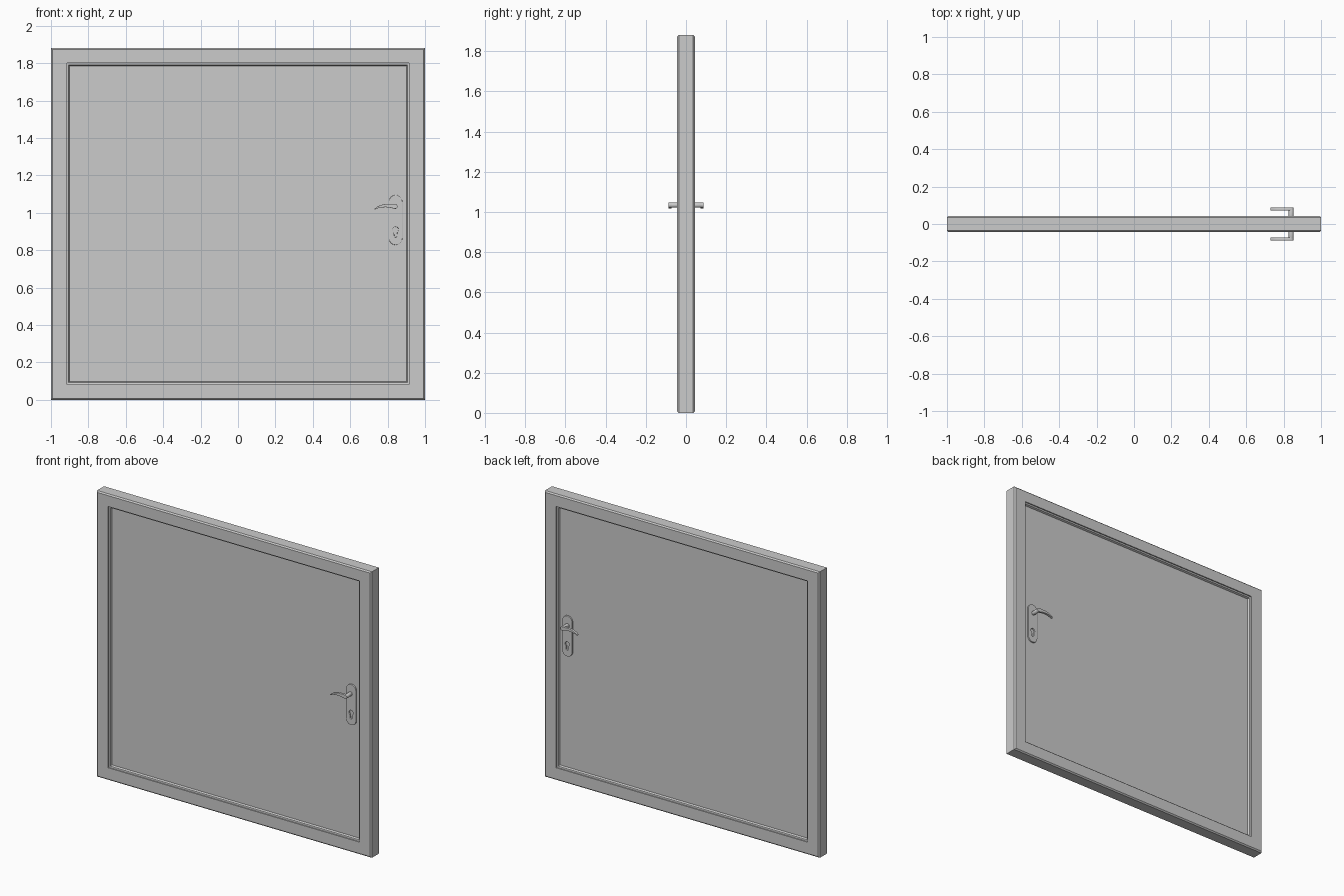
import bpy, bmesh, math

if "Cube" in bpy.data.objects:
    bpy.data.objects.remove(bpy.data.objects["Cube"])

FACE, PANEL = 0.044, 0.022      # half thickness of frame and of panel
HEIGHT = 1.88


def ring_frame(name, rings):
    """Closed rectangular ring from loops of (half width, bottom, top, y)."""
    bm = bmesh.new()
    loops = []
    for hx, z0, z1, y in rings:
        loops.append([bm.verts.new(p) for p in
                      ((-hx, y, z0), (hx, y, z0), (hx, y, z1), (-hx, y, z1))])
    for i, a in enumerate(loops):
        b = loops[(i + 1) % len(loops)]
        for k in range(4):
            n = (k + 1) % 4
            bm.faces.new((a[k], a[n], b[n], b[k]))
    bmesh.ops.recalc_face_normals(bm, faces=bm.faces)
    me = bpy.data.meshes.new(name)
    bm.to_mesh(me)
    bm.free()
    bpy.context.collection.objects.link(bpy.data.objects.new(name, me))


def slab(name, outlines, y0, y1, bevel):
    """Extrude closed x-z outlines (later ones are holes) between y0 and y1."""
    cu = bpy.data.curves.new(name, 'CURVE')
    cu.dimensions = '2D'
    cu.fill_mode = 'BOTH'
    cu.extrude = abs(y1 - y0) / 2 - bevel
    cu.bevel_depth = bevel
    cu.offset = -bevel
    cu.bevel_resolution = 1
    for pts in outlines:
        sp = cu.splines.new('POLY')
        sp.points.add(len(pts) - 1)
        for p, (x, z) in zip(sp.points, pts):
            p.co = (x, z, 0, 1)
        sp.use_cyclic_u = True
    ob = bpy.data.objects.new(name, cu)
    bpy.context.collection.objects.link(ob)
    ob.rotation_euler.x = math.pi / 2
    ob.location.y = (y0 + y1) / 2
    bpy.ops.object.select_all(action='DESELECT')
    ob.select_set(True)
    bpy.context.view_layer.objects.active = ob
    bpy.ops.object.convert(target='MESH')
    bpy.ops.object.shade_smooth_by_angle(angle=math.radians(35))


def arc(cx, cz, r, a0, a1, n):
    return [(cx + r * math.cos(math.radians(a0 + (a1 - a0) * i / n)),
             cz + r * math.sin(math.radians(a0 + (a1 - a0) * i / n)))
            for i in range(n + 1)]


# Door frame: sloped inner moulding, flat face, chamfered outer edge
B = 0.008
front = [(0.90, 0.097, 1.786, -PANEL), (0.905, 0.092, 1.791, -0.034),
         (0.914, 0.083, 1.80, -0.036), (0.914, 0.083, 1.80, -FACE),
         (1 - B, B, HEIGHT - B, -FACE), (1, 0, HEIGHT, -FACE + B)]
ring_frame("door_frame", front + [(h, a, b, -y) for h, a, b, y in reversed(front)])

# Flat door panel
bpy.ops.mesh.primitive_cube_add(size=1, location=(0, 0, 0.9415))
panel = bpy.context.object
panel.name = "door_panel"
panel.scale = (1.804, 2 * PANEL, 1.693)

# Outlines of the handle plate, keyhole, spindle and curved lever
CX = 0.843
plate = arc(CX, 1.059, 0.036, 0, 180, 16) + arc(CX, 0.864, 0.036, 180, 360, 16)
keyhole = arc(CX, 0.910, 0.015, -55, 235, 14) + arc(CX, 0.876, 0.007, 180, 360, 6)
spindle = arc(0.84, 1.034, 0.013, 0, 345, 23)
spine = [(0.73, 1.019, 0.002), (0.745, 1.028, 0.005), (0.765, 1.035, 0.007),
         (0.79, 1.0385, 0.0085), (0.815, 1.037, 0.010)]
lever = ([(x, z - w) for x, z, w in spine] + arc(0.84, 1.034, 0.013, -90, 90, 10)
         + [(x, z + w) for x, z, w in reversed(spine)])

# Handle set on both faces
for side, s in (("front", -1), ("back", 1)):
    slab(side + "_handle_plate", [plate, keyhole[::-1]], s * 0.018, s * 0.031, 0.002)
    slab(side + "_handle_spindle", [spindle], s * 0.025, s * 0.078, 0.001)
    slab(side + "_handle_lever", [lever], s * 0.072, s * 0.088, 0.0015)
